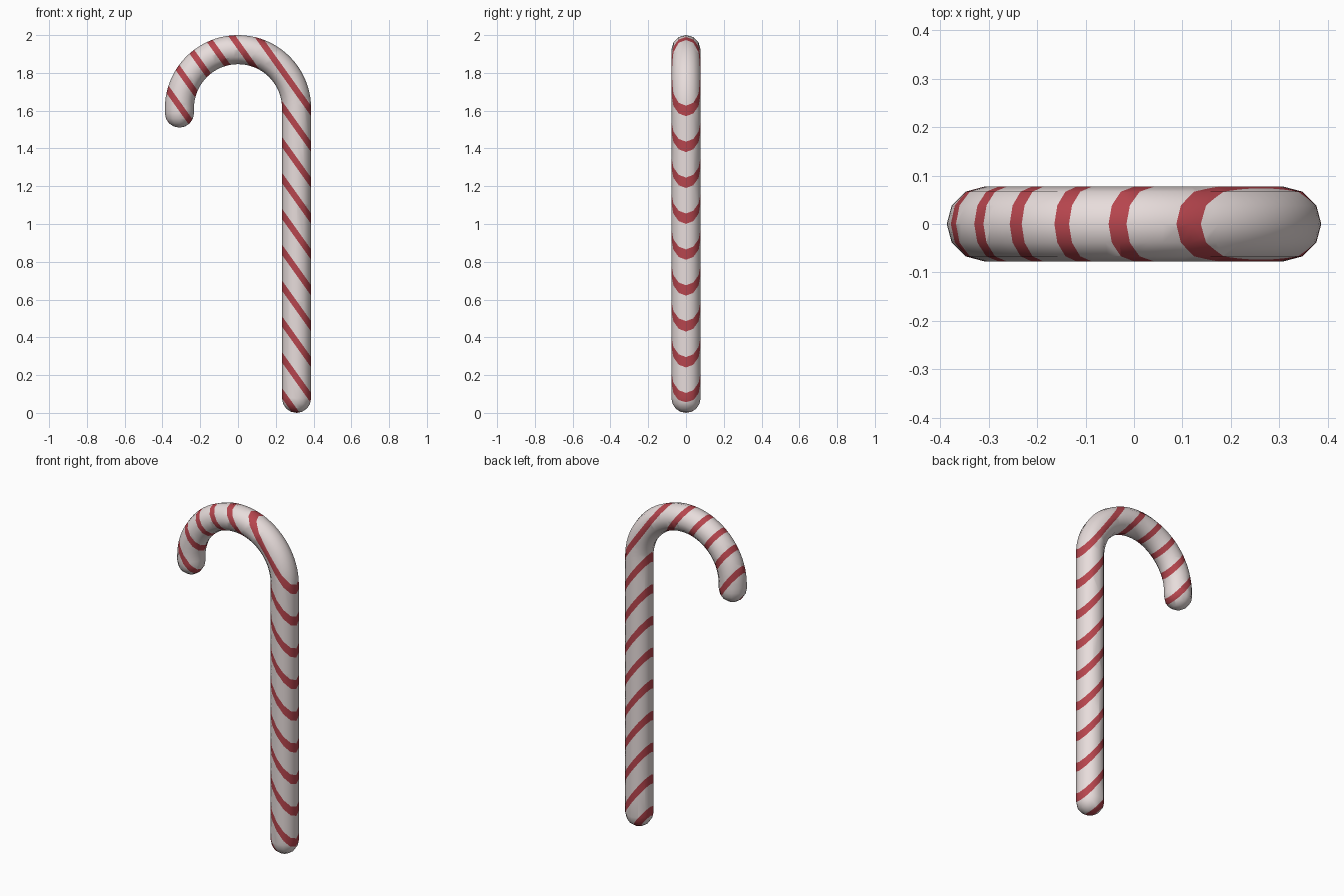
import bpy, bmesh, math
from mathutils import Vector

if "Cube" in bpy.data.objects:
    bpy.data.objects.remove(bpy.data.objects["Cube"])

R, BEND, SIDES = 0.077, 0.31, 12      # tube radius, hook radius, tube sides
ARC_Z, END_Z = 1.613, 1.587           # hook centre height, end of the hook tube
SLOPE, PITCH, WIDTH, TOP = 1.4, 0.19, 0.055, 2.14   # slanted stripe pattern


def material(name, rgb):
    m = bpy.data.materials.new(name)
    m.diffuse_color = (*rgb, 1)
    m.use_nodes = True
    m.node_tree.nodes["Principled BSDF"].inputs["Base Color"].default_value = m.diffuse_color
    return m


# Rings along the cane: (centre x, centre z, angle of the ring's outward axis, radius)
rings = []
caps = [math.radians(a) for a in (67.5, 45, 22.5)]
for a in caps:                                           # rounded foot
    rings.append((BEND, R - R * math.sin(a), 0, R * math.cos(a)))
for i in range(9):                                       # straight shaft
    rings.append((BEND, R + (ARC_Z - R) * i / 9, 0, R))
for i in range(41):                                      # hook
    t = math.pi * i / 40
    rings.append((BEND * math.cos(t), ARC_Z + BEND * math.sin(t), t, R))
rings.append((-BEND, END_Z, math.pi, R))
for a in reversed(caps):                                 # rounded hook end
    rings.append((-BEND, END_Z - R * math.sin(a), math.pi, R * math.cos(a)))

bm = bmesh.new()
loops = []
for x, z, t, r in rings:
    out = Vector((math.cos(t), 0, math.sin(t)))
    loops.append([bm.verts.new(Vector((x, 0, z)) + out * r * math.cos(u) + Vector((0, r * math.sin(u), 0)))
                  for u in (2 * math.pi * k / SIDES for k in range(SIDES))])
for a, b in zip(loops, loops[1:]):
    for k in range(SIDES):
        j = (k + 1) % SIDES
        bm.faces.new((a[k], a[j], b[j], b[k]))
for loop, tip in ((loops[0], (BEND, 0, 0)), (loops[-1], (-BEND, 0, END_Z - R))):
    v = bm.verts.new(tip)
    for k in range(SIDES):
        bm.faces.new((loop[k], loop[(k + 1) % SIDES], v))

# Cut the slanted stripe edges through the cane, then colour the bands
for n in range(10):
    for side in (-0.5, 0.5):
        c = TOP - n * PITCH + side * WIDTH
        bmesh.ops.bisect_plane(bm, geom=bm.verts[:] + bm.edges[:] + bm.faces[:], dist=1e-5,
                               plane_co=(0, 0, c), plane_no=Vector((SLOPE, 0, 1)).normalized())
bmesh.ops.recalc_face_normals(bm, faces=bm.faces[:])
for f in bm.faces:
    p = f.calc_center_median()
    d = (p.z + SLOPE * p.x - TOP + PITCH / 2) % PITCH - PITCH / 2
    f.material_index = 1 if abs(d) < WIDTH / 2 else 0
    f.smooth = True

mesh = bpy.data.meshes.new("candy_cane")
bm.to_mesh(mesh)
bm.free()
mesh.materials.append(material("sugar white", (0.87, 0.78, 0.77)))
mesh.materials.append(material("peppermint red", (0.47, 0.06, 0.075)))
bpy.context.collection.objects.link(bpy.data.objects.new("candy_cane", mesh))
